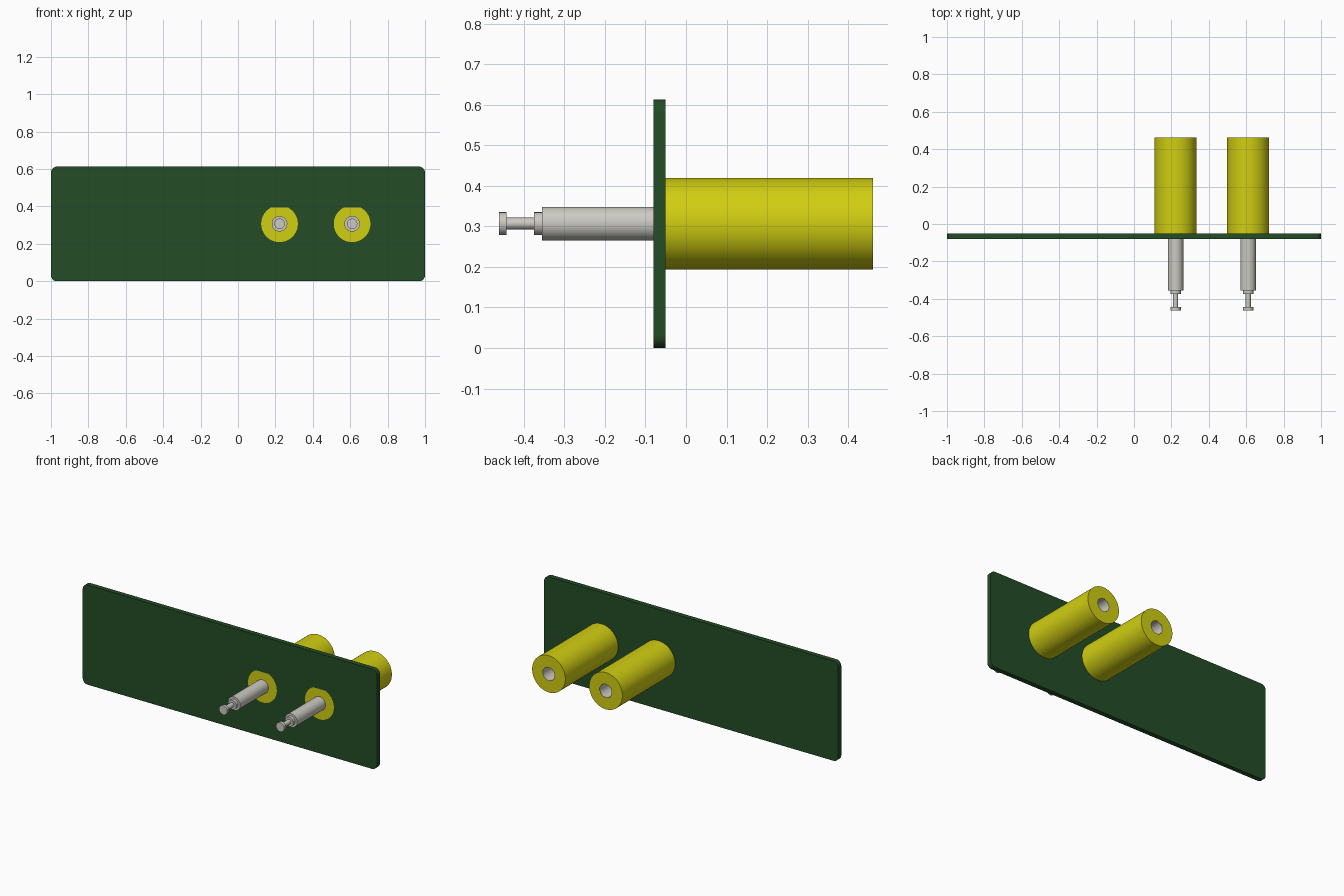
import bpy, bmesh, math
from mathutils import Matrix, Vector

if "Cube" in bpy.data.objects:
    bpy.data.objects.remove(bpy.data.objects["Cube"])

Z = 0.307                       # height of the connector axes
FRONT, BACK = -0.08, -0.05      # panel faces


def material(name, rgb):
    m = bpy.data.materials.new(name)
    m.use_nodes = True
    m.diffuse_color = (*rgb, 1)
    bsdf = next(n for n in m.node_tree.nodes if n.type == 'BSDF_PRINCIPLED')
    bsdf.inputs["Base Color"].default_value = (*rgb, 1)
    return m


GREEN = material("dark green", (0.017, 0.073, 0.019))
YELLOW = material("yellow", (0.64, 0.62, 0.006))
METAL = material("light grey metal", (0.60, 0.59, 0.54))


def finish(name, bm, mat, location=(0, 0, 0), smooth=True):
    bmesh.ops.recalc_face_normals(bm, faces=bm.faces)
    me = bpy.data.meshes.new(name)
    bm.to_mesh(me)
    bm.free()
    me.materials.append(mat)
    ob = bpy.data.objects.new(name, me)
    bpy.context.collection.objects.link(ob)
    ob.location = location
    if smooth:
        bpy.ops.object.select_all(action='DESELECT')
        ob.select_set(True)
        bpy.context.view_layer.objects.active = ob
        bpy.ops.object.shade_smooth_by_angle(angle=math.radians(30))
    return ob


def lathe(name, profile, mat, x, closed=False):
    """Spin (radius, y) points around the y axis."""
    bm = bmesh.new()
    vs = [bm.verts.new((r, y, 0)) for r, y in profile]
    edges = [bm.edges.new(p) for p in zip(vs, vs[1:])]
    if closed:
        edges.append(bm.edges.new((vs[-1], vs[0])))
    bmesh.ops.spin(bm, geom=vs + edges, cent=(0, 0, 0), axis=(0, 1, 0),
                   angle=math.tau, steps=64, use_merge=True)
    bmesh.ops.remove_doubles(bm, verts=bm.verts, dist=1e-5)
    return finish(name, bm, mat, (x, 0, Z))


def prism(name, outline, y0, y1, mat, location=(0, 0, 0), smooth=True):
    """Extrude an (x, z) outline from y0 to y1."""
    bm = bmesh.new()
    face = bm.faces.new([bm.verts.new((x, y0, z)) for x, z in outline])
    new = bmesh.ops.extrude_face_region(bm, geom=[face])["geom"]
    bmesh.ops.translate(bm, vec=(0, y1 - y0, 0),
                        verts=[v for v in new if isinstance(v, bmesh.types.BMVert)])
    return finish(name, bm, mat, location, smooth)


def d_shape(r, flat):
    """Circle with its top cut off level at height flat."""
    a = math.asin(flat / r)
    span = math.tau - (math.pi - 2 * a)
    return [(r * math.cos(math.pi - a + span * i / 56),
             r * math.sin(math.pi - a + span * i / 56)) for i in range(57)]


# Panel with rounded corners
W, H, R = 1.0, 0.613, 0.032
corners = [(W - R, H - R), (-W + R, H - R), (-W + R, R), (W - R, R)]
outline = [(cx + R * math.cos(math.pi / 2 * (k + i / 8)),
            cz + R * math.sin(math.pi / 2 * (k + i / 8)))
           for k, (cx, cz) in enumerate(corners) for i in range(9)]
panel = prism("panel", outline, FRONT, BACK, GREEN, smooth=False)

for side, x in (("right", 0.222), ("left", 0.61)):
    # D-shaped opening in the panel
    cutter = prism(f"{side}_hole_cutter", d_shape(0.098, 0.088), -0.12, -0.02,
                   GREEN, (x, 0, Z), smooth=False)
    cutter.hide_render = True
    cutter.hide_set(True)
    cut = panel.modifiers.new(f"{side}_hole", 'BOOLEAN')
    cut.operation = 'DIFFERENCE'
    cut.solver = 'EXACT'
    cut.object = cutter

    # Keyed boss filling the opening, flush with the panel
    prism(f"{side}_boss", d_shape(0.098, 0.088), FRONT, BACK + 0.002, YELLOW, (x, 0, Z))
    # Insulating sleeve behind the panel, open in the middle
    lathe(f"{side}_sleeve", [(0.04, BACK), (0.113, BACK), (0.113, 0.462), (0.042, 0.462)],
          YELLOW, x, closed=True)
    # Stepped pin with a bored socket at the rear
    lathe(f"{side}_pin", [(0, -0.462), (0.028, -0.462), (0.028, -0.443), (0.0145, -0.443),
                          (0.0145, -0.375), (0.028, -0.375), (0.028, -0.355),
                          (0.0415, -0.355), (0.0415, 0.4615), (0.040, 0.4615),
                          (0.040, 0.16), (0, 0.16)], METAL, x)

# Apply the openings and remove the cutters
bpy.ops.object.select_all(action='DESELECT')
panel.select_set(True)
bpy.context.view_layer.objects.active = panel
for m in list(panel.modifiers):
    helper = m.object
    bpy.ops.object.modifier_apply(modifier=m.name)
    bpy.data.objects.remove(helper)
bpy.ops.object.shade_smooth_by_angle(angle=math.radians(30))
